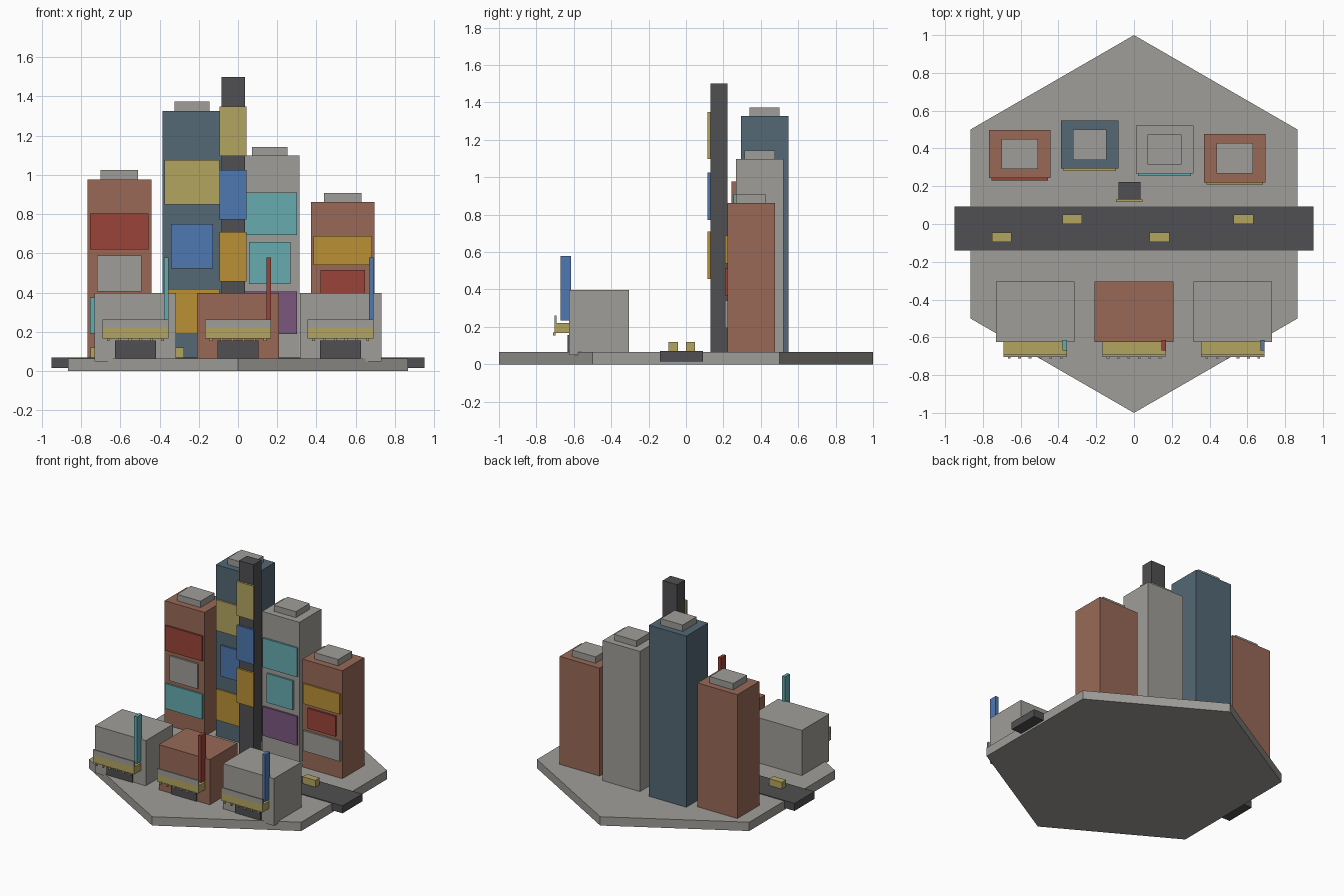
import bpy

if "Cube" in bpy.data.objects:
    bpy.data.objects.remove(bpy.data.objects["Cube"])


def material(name, r, g, b):
    m = bpy.data.materials.new(name)
    lin = [((c / 255 + 0.055) / 1.055) ** 2.4 for c in (r, g, b)]
    m.diffuse_color = (*lin, 1)
    m.use_nodes = True
    m.node_tree.nodes["Principled BSDF"].inputs["Base Color"].default_value = m.diffuse_color
    return m


GREY = material("concrete grey", 160, 158, 153)
DARK = material("asphalt dark", 80, 79, 81)
BRICK = material("brick", 152, 105, 87)
SLATE = material("slate blue", 83, 104, 117)
RED = material("sign red", 155, 67, 56)
TEAL = material("sign teal", 102, 171, 176)
YELLOW = material("pale yellow", 180, 165, 97)
BLUE = material("sign blue", 79, 120, 177)
ORANGE = material("sign orange", 186, 145, 54)
PURPLE = material("sign purple", 123, 86, 127)


def box(name, x, y, z, mat):
    """Box from (min, max) pairs on each axis."""
    bpy.ops.mesh.primitive_cube_add(size=1, location=[sum(p) / 2 for p in (x, y, z)])
    o = bpy.context.object
    o.name = name
    o.scale = [p[1] - p[0] for p in (x, y, z)]
    bpy.ops.object.transform_apply(location=False, rotation=False, scale=True)
    o.data.materials.append(mat)
    return o


def around(c, half):
    return (c - half, c + half)


# Hexagonal ground slab and the road across it
bpy.ops.mesh.primitive_cylinder_add(vertices=6, radius=1, depth=0.065, location=(0, 0, 0.0325))
slab = bpy.context.object
slab.name = "ground_slab"
slab.data.materials.append(GREY)
box("road", (-0.95, 0.95), (-0.139, 0.092), (0.015, 0.07), DARK)

# Towers: centre x, front y, top z, roof height, wall, sign height, (sign top, colour)
towers = [
    (-0.605, 0.243, 0.978, 0.047, BRICK, 0.184, [(0.803, RED), (0.589, GREY), (0.375, TEAL)]),
    (-0.234, 0.293, 1.327, 0.047, SLATE, 0.228, [(1.077, YELLOW), (0.75, BLUE), (0.418, ORANGE)]),
    (0.162, 0.267, 1.098, 0.044, GREY, 0.215, [(0.91, TEAL), (0.658, TEAL), (0.405, PURPLE)]),
    (0.534, 0.221, 0.861, 0.047, BRICK, 0.149, [(0.689, ORANGE), (0.516, RED), (0.342, GREY)]),
]
for i, (cx, fy, top, rh, wall, sh, signs) in enumerate(towers, 1):
    w = 0.163 if wall == BRICK else 0.152
    box(f"tower_{i}", around(cx, w), (fy, fy + 0.255), (0.05, top), wall)
    box(f"tower_{i}_roof_box", around(cx, w * 0.59), (fy + 0.047, fy + 0.208),
        (top - 0.005, top + rh), GREY)
    for j, (st, mat) in enumerate(signs):
        half = w * (0.7 if j == 1 else 0.92)
        box(f"tower_{i}_billboard_{j + 1}", around(cx, half), (fy - 0.013, fy + 0.002),
            (st - sh, st), mat)

# Tall dark pylon with three stacked signs
box("pylon", (-0.083, 0.035), (0.13, 0.222), (0.05, 1.5), DARK)
for n, (z0, z1, mat) in enumerate([(1.097, 1.35, YELLOW), (0.772, 1.026, BLUE),
                                   (0.456, 0.709, ORANGE)], 1):
    box(f"pylon_sign_{n}", (-0.094, 0.044), (0.116, 0.131), (z0, z1), mat)

# Shops with door, awning, fascia, hanging lamps and blade sign
for i, (cx, wall, blade) in enumerate([(-0.523, GREY, TEAL), (0, BRICK, RED),
                                       (0.523, GREY, BLUE)], 1):
    box(f"shop_{i}", around(cx, 0.208), (-0.625, -0.305), (0.05, 0.398), wall)
    box(f"shop_{i}_door", around(cx, 0.105), (-0.633, -0.62), (0.065, 0.157), DARK)
    box(f"shop_{i}_awning", around(cx, 0.168), (-0.703, -0.623), (0.167, 0.222), YELLOW)
    box(f"shop_{i}_fascia", around(cx, 0.168), (-0.703, -0.692), (0.22, 0.262), GREY)
    for k in range(6):
        box(f"shop_{i}_lamp_{k + 1}", around(cx - 0.138 + k * 0.0552, 0.007),
            (-0.712, -0.698), (0.154, 0.17), YELLOW)
    box(f"shop_{i}_blade_sign", around(cx + 0.157, 0.0115), (-0.671, -0.614),
        (0.235, 0.58), blade)

# Cars on the two lanes
for i, (cx, cy) in enumerate([(-0.7, -0.069), (-0.327, 0.024), (0.135, -0.069),
                              (0.58, 0.024)], 1):
    box(f"car_{i}", around(cx, 0.052), around(cy, 0.025), (0.068, 0.12), YELLOW)
